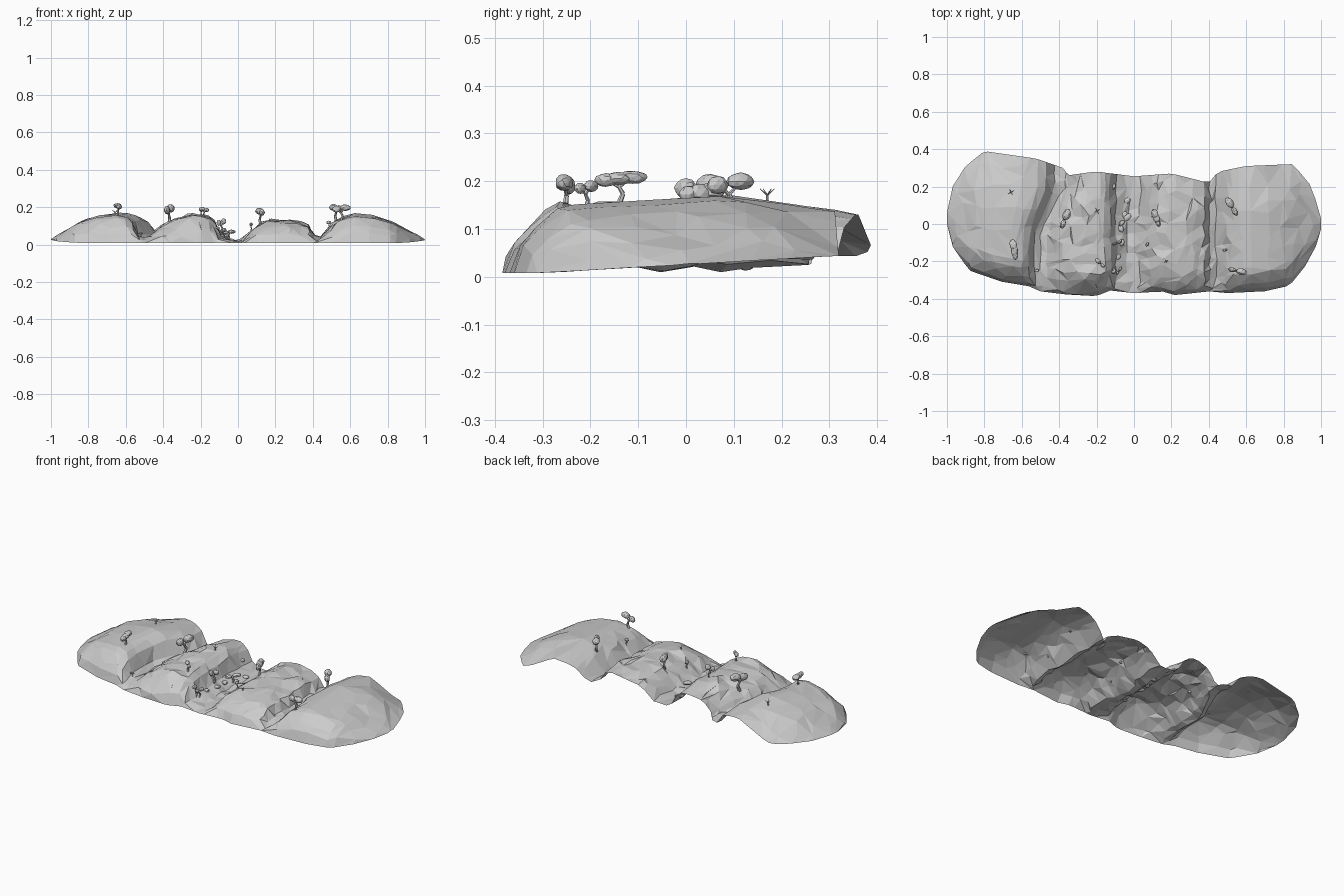
import bpy, bmesh, math, random
from mathutils import Vector, Matrix, noise
from mathutils.bvhtree import BVHTree

random.seed(7)
cube = bpy.data.objects.get("Cube")
if cube:
    bpy.data.objects.remove(cube, do_unlink=True)

# Plan outline and ridge profile along x
FRONT = [(-1, 0), (-.97, -.12), (-.88, -.25), (-.7, -.31), (-.57, -.33), (-.5, -.36), (-.3, -.385),
         (-.2, -.385), (-.13, -.355), (0, -.37), (.15, -.36), (.22, -.38), (.4, -.36), (.5, -.37),
         (.7, -.36), (.83, -.33), (.92, -.22), (.98, -.1), (1, -.03)]
BACK = [(-1, .06), (-.97, .2), (-.9, .31), (-.8, .39), (-.6, .35), (-.5, .3), (-.45, .26), (-.2, .28),
        (0, .255), (.2, .27), (.4, .22), (.45, .28), (.6, .31), (.85, .32), (.95, .2), (1, .03)]
RIDGE = [(-1, .03), (-.93, .07), (-.85, .12), (-.75, .155), (-.64, .168), (-.57, .145), (-.53, .05),
         (-.49, .03), (-.43, .085), (-.36, .135), (-.26, .158), (-.17, .16), (-.13, .135), (-.1, .06),
         (-.04, .02), (.02, .018), (.06, .06), (.11, .11), (.2, .132), (.32, .125), (.38, .1), (.41, .04),
         (.44, .035), (.49, .1), (.54, .14), (.62, .165), (.72, .155), (.82, .125), (.91, .075), (1, .035)]


def lerp_table(table, x):
    for (a, p), (b, q) in zip(table, table[1:]):
        if x <= b:
            return p + (q - p) * (x - a) / (b - a)
    return table[-1][1]


def clamp(v):
    return max(0.0, min(1.0, v))


def link(name, bm):
    mesh = bpy.data.meshes.new(name)
    bm.to_mesh(mesh)
    bm.free()
    obj = bpy.data.objects.new(name, mesh)
    bpy.context.collection.objects.link(obj)
    return obj


def ground_point(s, t, edge):
    """Point of the land sheet at station s, front-to-back fraction t."""
    yf, yb = lerp_table(FRONT, s), lerp_table(BACK, s)
    rough = 1 - clamp((abs(s) - .4) / .2)
    jig = 0 if edge else (.005 + .008 * rough) * clamp((1 - abs(s)) * 8)
    y = yf + (yb - yf) * t + random.uniform(-jig, jig)
    base = .008 + .035 * clamp((y + .3) / .6) * (.5 + .5 * clamp((abs(s) - .3) / .2))
    rise = clamp((y - yf) / .11) ** .48
    # the outer ends also come down at the back; the middle stays open
    outer = clamp((abs(s) - .66) / .18)
    rise *= 1 - outer * (1 - clamp((yb - y) / .16) ** .7)
    crown = .9 + .12 * clamp((y + .3) / .35) - .9 * max(0, y - .1)
    z = base + max(0, lerp_table(RIDGE, s) * crown - base) * rise
    if not edge:
        z += noise.noise(Vector((s * 13, y * 13, 3))) * (.005 + .014 * rough) * rise
    z = max(z, .002)
    # the first gully bends across the sheet towards the back
    bend = max(0, 1 - abs(s + .5) / .28) * .12 * clamp((y + .05) / .25)
    x = s + bend + (0 if abs(s) == 1 else random.uniform(-jig, jig) * .7)
    return x, y, z


# Land: an open sheet, faceted
COLS, ROWS = 64, 18
bm = bmesh.new()
grid = []
for i in range(COLS + 1):
    s = -1 + 2 * i / COLS
    grid.append([bm.verts.new(ground_point(s, (j / ROWS) ** 1.3, j in (0, ROWS)))
                 for j in range(ROWS + 1)])
for i in range(COLS):
    for j in range(ROWS):
        a, b, c, d = grid[i][j], grid[i + 1][j], grid[i + 1][j + 1], grid[i][j + 1]
        tris = [(a, b, c), (a, c, d)] if random.random() < .5 else [(a, b, d), (b, c, d)]
        for tri in tris:
            bm.faces.new(tri)
land = link("land", bm)
dec = land.modifiers.new("facets", 'DECIMATE')
dec.ratio = .34
deps = bpy.context.evaluated_depsgraph_get()
land.data = bpy.data.meshes.new_from_object(land.evaluated_get(deps))
land.modifiers.clear()
probe = bmesh.new()
probe.from_mesh(land.data)
land_tree = BVHTree.FromBMesh(probe)
probe.free()


def floor_at(x, y):
    hit = land_tree.ray_cast(Vector((x, y, 1)), Vector((0, 0, -1)))[0]
    return hit or Vector((x, y, .02))


def limb(bm, a, b, r1, r2):
    """Tapered six-sided branch from a to b."""
    axis = b - a
    mat = Matrix.Translation((a + b) / 2) @ axis.to_track_quat('Z', 'Y').to_matrix().to_4x4()
    bmesh.ops.create_cone(bm, cap_ends=True, segments=6, radius1=r1, radius2=r2,
                          depth=axis.length, matrix=mat)


def blob(bm, centre, size, turn):
    mat = (Matrix.Translation(centre) @ Matrix.Rotation(turn, 4, 'Z')
           @ Matrix.Diagonal((*size, 1)))
    made = bmesh.ops.create_icosphere(bm, subdivisions=2, radius=1, matrix=mat)
    for v in made['verts']:
        v.co += Vector([random.uniform(-.07, .07) * k for k in size])


def tree(name, x, y, top_z, spread, turn, crowns):
    """Bent trunk, forked branches and flattened crowns spread along turn."""
    bm = bmesh.new()
    root = floor_at(x, y) - Vector((0, 0, .004))
    height = max(.03, top_z - root.z)
    along = Vector((math.cos(turn), math.sin(turn), 0))
    r = height * .07
    knee = root + along * height * .12 + Vector((0, 0, height * .3))
    fork = root + Vector((0, 0, height * .5))
    limb(bm, root, knee, r * 1.3, r)
    limb(bm, knee, fork, r, r * .8)
    for k in range(crowns):
        side = k / (crowns - 1) * 2 - 1 if crowns > 1 else 0
        top = fork + along * side * spread * .55 + Vector((0, 0, height * (.26 + .04 * side)))
        limb(bm, fork, top, r * .7, r * .4)
        size = spread * (.65 if side >= 0 else .5)
        blob(bm, top, (size, size * .6, height * .2), turn)
    link(name, bm)


def dead_tree(name, x, y, height):
    bm = bmesh.new()
    root = floor_at(x, y) - Vector((0, 0, .004))
    fork = root + Vector((.003, 0, height * .55))
    limb(bm, root, fork, .004, .003)
    for k in range(4):
        ang = k * math.tau / 4 + .5
        tip = fork + Vector((math.cos(ang) * .5, math.sin(ang) * .5, .4)) * height
        limb(bm, fork, tip, .002, .0006)
    link(name, bm)


# Trees: x, y, top height, crown spread, turn, crowns
TREES = [(-.64, -.14, .222, .05, 1.75, 3), (-.37, .025, .216, .05, 1.2, 2),
         (-.18, -.21, .202, .03, 2.4, 2), (.12, .03, .198, .045, 1.9, 3),
         (.55, -.25, .215, .045, -.2, 2), (.525, .09, .218, .05, 2.1, 2),
         (-.05, .02, .08, .04, .8, 2), (-.09, -.1, .14, .025, .4, 2),
         (-.08, -.25, .09, .022, 1, 2), (.07, -.11, .12, .02, 1.2, 1),
         (-.52, -.25, .06, .02, .3, 1), (.485, -.14, .13, .02, .2, 1)]
for n, spec in enumerate(TREES, 1):
    tree(f"tree_{n}", *spec)
dead_tree("dead_tree_1", -.66, .17, .035)
dead_tree("dead_tree_2", -.2, .07, .035)
dead_tree("dead_tree_3", .17, -.2, .02)

# Boulders in the middle gully
bm = bmesh.new()
for k in range(7):
    x, y = random.uniform(-.11, -.03), -.25 + k * .075
    r = random.uniform(.01, .017)
    blob(bm, floor_at(x, y), (r, r * 1.3, r * .7), random.uniform(0, 3))
link("boulders", bm)
